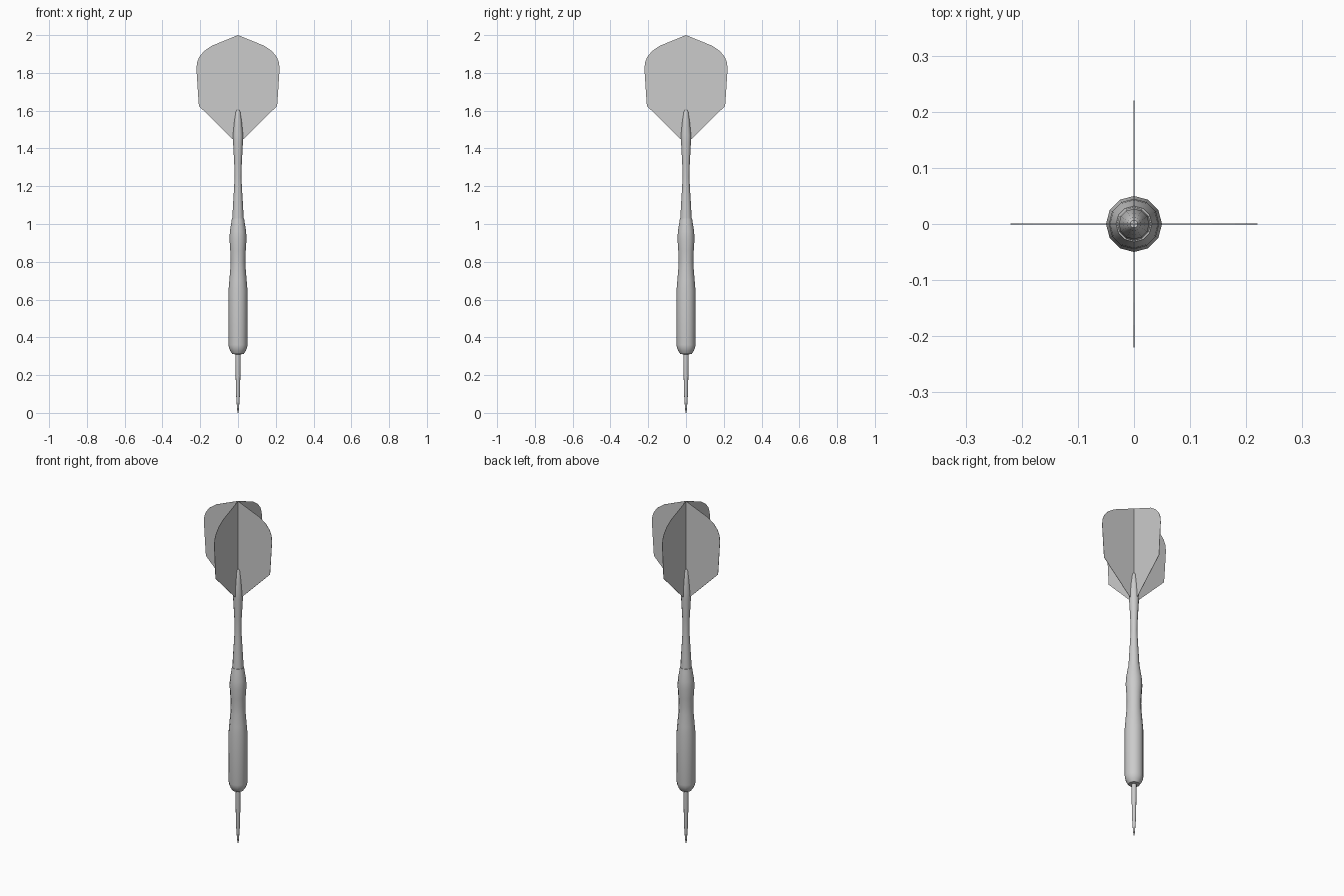
import bpy, bmesh, math

if "Cube" in bpy.data.objects:
    bpy.data.objects.remove(bpy.data.objects["Cube"])

SIDES = 12


def make_object(name, bm):
    bmesh.ops.recalc_face_normals(bm, faces=bm.faces[:])
    mesh = bpy.data.meshes.new(name)
    bm.to_mesh(mesh)
    bm.free()
    obj = bpy.data.objects.new(name, mesh)
    bpy.context.collection.objects.link(obj)
    return obj


def lathe(name, profile, sides=SIDES):
    """Turn (radius, height) points into a closed round part."""
    bm = bmesh.new()
    rings = []
    for r, z in profile:
        rings.append([bm.verts.new((r * math.cos(a), r * math.sin(a), z))
                      for a in (2 * math.pi * i / sides for i in range(sides))])
    for low, high in zip(rings, rings[1:]):
        for i in range(sides):
            j = (i + 1) % sides
            bm.faces.new((low[i], low[j], high[j], high[i]))
    bm.faces.new(rings[0][::-1])
    bm.faces.new(rings[-1])
    obj = make_object(name, bm)
    bpy.ops.object.select_all(action='DESELECT')
    obj.select_set(True)
    bpy.context.view_layer.objects.active = obj
    bpy.ops.object.shade_smooth_by_angle(angle=math.radians(40))
    return obj


def flight(name, angle, outline, thickness=0.002):
    """One thin fin standing out from the axis."""
    bm = bmesh.new()
    c, s = math.cos(angle), math.sin(angle)
    h = thickness / 2
    sheets = [[bm.verts.new((x * c - t * s, x * s + t * c, z)) for x, z in outline]
              for t in (-h, h)]
    bm.faces.new(sheets[0])
    bm.faces.new(sheets[1][::-1])
    n = len(outline)
    for i in range(n):
        j = (i + 1) % n
        bm.faces.new((sheets[0][i], sheets[0][j], sheets[1][j], sheets[1][i]))
    return make_object(name, bm)


# Steel point
lathe("point", [(0.002, 0.0), (0.005, 0.02), (0.011, 0.11), (0.014, 0.32)])

# Weighted grip barrel
lathe("barrel", [(0.014, 0.31), (0.030, 0.312), (0.041, 0.328), (0.048, 0.345),
                 (0.050, 0.36), (0.050, 0.65), (0.046, 0.70), (0.040, 0.77),
                 (0.039, 0.81), (0.041, 0.86), (0.045, 0.92), (0.043, 0.96),
                 (0.035, 1.01), (0.032, 1.03)])

# Slim shaft holding the flights
lathe("shaft", [(0.030, 1.028), (0.027, 1.09), (0.021, 1.19), (0.018, 1.25),
                (0.020, 1.32), (0.026, 1.43), (0.027, 1.47), (0.020, 1.54),
                (0.012, 1.595), (0.007, 1.603)])

# Four crossed flights
fin = [(0.0, 1.45), (0.03, 1.45), (0.207, 1.625), (0.211, 1.68), (0.22, 1.82),
       (0.217, 1.855), (0.205, 1.885), (0.18, 1.915), (0.14, 1.943), (0.0, 2.0)]
for i in range(4):
    flight(f"flight_{i + 1}", i * math.pi / 2, fin)
